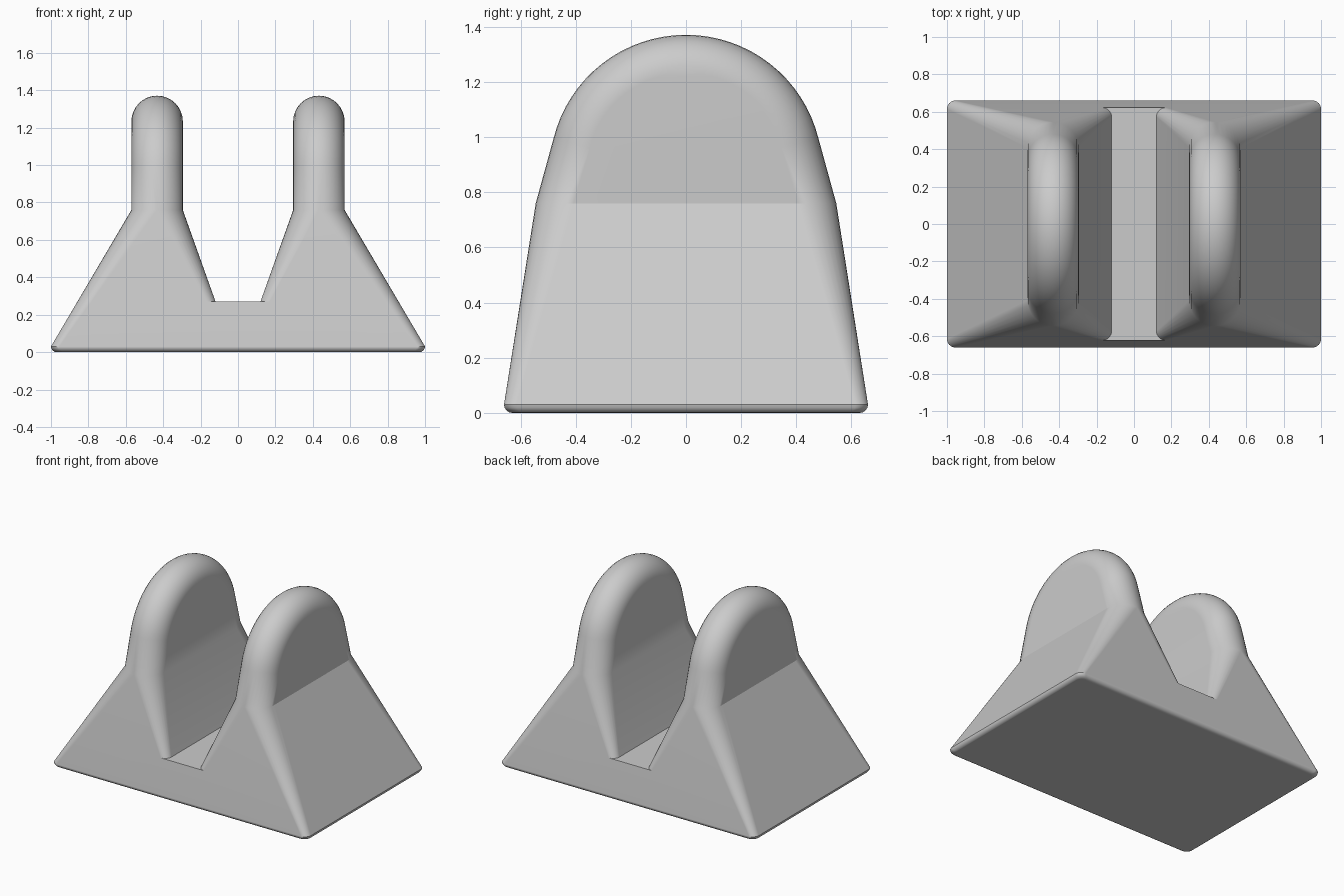
import bpy
import bmesh
from math import sin, cos, pi, radians

cube = bpy.data.objects.get("Cube")
if cube:
    bpy.data.objects.remove(cube, do_unlink=True)

grey = bpy.data.materials.new("plain grey")
grey.use_nodes = True
colour = (0.6, 0.6, 0.6, 1)
grey.diffuse_color = colour
grey.node_tree.nodes["Principled BSDF"].inputs["Base Color"].default_value = colour

FLOOR, SHOULDER, ROUND = 0.27, 0.76, 0.03      # slot floor, crease, bottom rounding
WALL_IN, WALL_OUT = 0.295, 0.57                # upright wall thickness in x
TIP = (WALL_OUT - WALL_IN) / 2                 # full round of the wall's rim
ARCH_R, ARCH_Z = 0.495, 0.876                  # arch circle
STEPS = 8


def mix(z, z0, a, z1, b):
    return a + (b - a) * (z - z0) / (z1 - z0)


def depth(z):
    return mix(z, ROUND, 0.66, SHOULDER, 0.545)


def flank(z):
    """Outer x and outer corner radius of the foot at a height."""
    return mix(z, ROUND, 1.0, SHOULDER, WALL_OUT), mix(z, ROUND, 0.045, SHOULDER, TIP)


# Stations up one side: y, z, inner x, outer x, inner radius, outer radius, rim tilt
stations = []
for i in range(5):
    t = i / 4 * pi / 2
    inset = ROUND * (1 - sin(t))
    x, r = flank(ROUND)
    stations.append((depth(ROUND) - inset, ROUND * (1 - cos(t)), 0, x - inset, 0, r, 0))
x, r = flank(FLOOR)
stations.append((depth(FLOOR), FLOOR, 0, x, 0, r, 0))
slot_start = len(stations) - 1
stations.append((depth(FLOOR), FLOOR, 0.12, x, 0.05, r, 0))
stations.append((depth(SHOULDER), SHOULDER, WALL_IN, WALL_OUT, TIP, TIP, 0))
for i in range(17):
    a = mix(i, 0, radians(14), 16, pi / 2)
    stations.append((ARCH_R * cos(a), ARCH_Z + ARCH_R * sin(a),
                     WALL_IN, WALL_OUT, TIP, TIP, a))


def rim_section(bm, station, side):
    """Points across the rim, from the inner flat round to the outer flat."""
    y, z, x_in, x_out, r_in, r_out, tilt = station
    points = []
    for k in range(STEPS + 1):
        t = k / STEPS * pi / 2
        points.append((x_in + r_in * (1 - cos(t)), r_in * (1 - sin(t))))
    for k in range(STEPS + 1):
        t = k / STEPS * pi / 2
        points.append((x_out - r_out * (1 - sin(t)), r_out * (1 - cos(t))))
    return [bm.verts.new((px, side * (y - d * cos(tilt)), z - d * sin(tilt)))
            for px, d in points]


bm = bmesh.new()
front = [rim_section(bm, s, -1) for s in stations]
back = [rim_section(bm, s, 1) for s in stations]

for i in range(len(stations) - 1):
    # rounded rim, front and back
    for rows in (front, back):
        low, high = rows[i], rows[i + 1]
        for k in range(len(low) - 1):
            bm.faces.new((low[k], low[k + 1], high[k + 1], high[k]))
    # flat sides; the inner one opens only above the slot floor
    for k in ((0, -1) if i >= slot_start else (-1,)):
        bm.faces.new((front[i][k], back[i][k], back[i + 1][k], front[i + 1][k]))

# underside
bm.faces.new(front[0] + back[0][::-1])
bmesh.ops.remove_doubles(bm, verts=bm.verts, dist=0.0001)
bmesh.ops.dissolve_degenerate(bm, edges=bm.edges, dist=0.0001)
bmesh.ops.recalc_face_normals(bm, faces=bm.faces)

# the open half has its centre plane at x = 0, so check the underside faces down
bm.faces.ensure_lookup_table()
lowest = min(bm.faces, key=lambda f: f.calc_center_median().z)
if lowest.normal.z > 0:
    bmesh.ops.reverse_faces(bm, faces=bm.faces)

mesh = bpy.data.meshes.new("twin_lug_bracket")
bm.to_mesh(mesh)
bm.free()
mesh.materials.append(grey)
bracket = bpy.data.objects.new("twin_lug_bracket", mesh)
bpy.context.collection.objects.link(bracket)

# smooth rims, crisp creases
bpy.context.view_layer.objects.active = bracket
bracket.select_set(True)
bpy.ops.object.shade_smooth_by_angle(angle=radians(28))

mirror = bracket.modifiers.new("other_lug", 'MIRROR')
mirror.use_clip = True
weighted = bracket.modifiers.new("flat_sides", 'WEIGHTED_NORMAL')
weighted.keep_sharp = True
